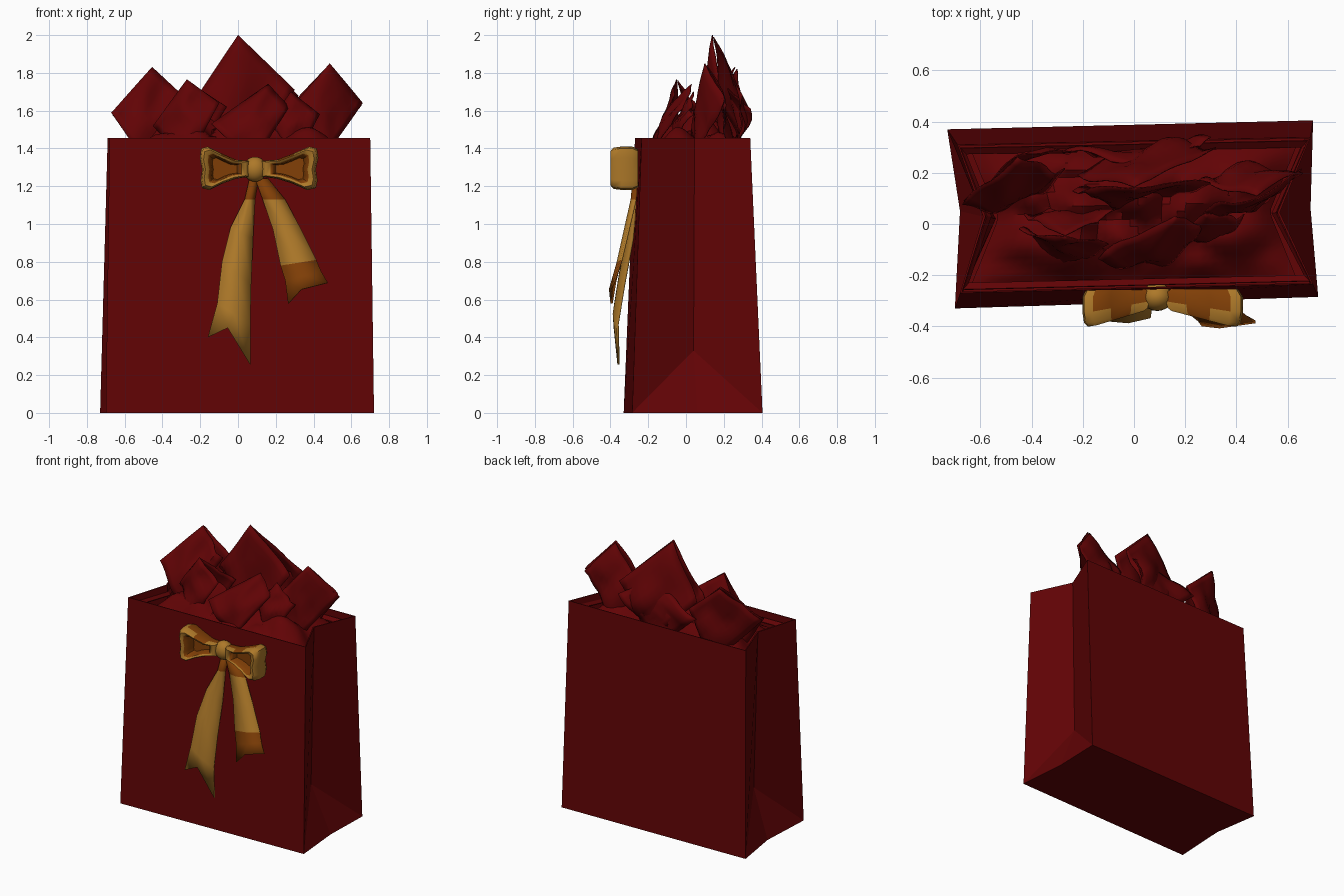
import bpy, bmesh, math
from mathutils import Vector, noise

cube = bpy.data.objects.get("Cube")
if cube:
    bpy.data.objects.remove(cube, do_unlink=True)


def material(name, rgb):
    m = bpy.data.materials.new(name)
    m.use_nodes = True
    m.diffuse_color = (*rgb, 1)
    m.node_tree.nodes["Principled BSDF"].inputs["Base Color"].default_value = (*rgb, 1)
    return m


RED = material("deep red paper", (0.12, 0.001, 0.0015))
GOLD = material("gold ribbon", (0.42, 0.19, 0.022))
AMBER = material("dark amber ribbon", (0.22, 0.05, 0.002))


def build(name, verts, faces, mats, thick=0, angle=0, rule=None, offset=-1):
    """Make an object; rule(face) picks the material slot; angle 0 keeps it flat."""
    bm = bmesh.new()
    vs = [bm.verts.new(v) for v in verts]
    for f in faces:
        bm.faces.new([vs[i] for i in f])
    bmesh.ops.recalc_face_normals(bm, faces=bm.faces)
    if rule:
        bm.faces.index_update()
        for f in bm.faces:
            f.material_index = int(rule(f))
    me = bpy.data.meshes.new(name)
    bm.to_mesh(me)
    bm.free()
    for m in mats:
        me.materials.append(m)
    ob = bpy.data.objects.new(name, me)
    bpy.context.collection.objects.link(ob)
    if thick:
        s = ob.modifiers.new("thickness", "SOLIDIFY")
        s.thickness, s.offset = thick, offset
    if angle:
        bpy.ops.object.select_all(action="DESELECT")
        ob.select_set(True)
        bpy.context.view_layer.objects.active = ob
        bpy.ops.object.shade_smooth_by_angle(angle=math.radians(angle))


def grid_faces(rows, cols):
    return [(r * cols + c, r * cols + c + 1, (r + 1) * cols + c + 1, (r + 1) * cols + c)
            for r in range(rows - 1) for c in range(cols - 1)]


# Bag: tapered, slightly turned, with deep folded gussets at both ends
RIM = 1.455
low = [(-0.70, -0.33, 0), (0.72, -0.285, 0), (0.69, 0.06, 0),
       (0.70, 0.405, 0), (-0.73, 0.37, 0), (-0.68, 0.05, 0)]
top = [(-0.68, -0.27, RIM), (0.70, -0.235, RIM), (0.57, 0.045, RIM),
       (0.69, 0.34, RIM), (-0.69, 0.31, RIM), (-0.59, 0.03, RIM)]
folds = [(0.55, 0.04, 0.33), (-0.55, 0.02, 0.33)]
build("paper_bag", low + top + folds,
      [(5, 4, 3, 2, 1, 0), (0, 1, 7, 6), (3, 4, 10, 9),
       (1, 2, 12), (2, 3, 12), (1, 12, 8, 7), (12, 3, 9, 8),
       (4, 5, 13), (5, 0, 13), (4, 13, 11, 10), (13, 0, 6, 11)],
      [RED], thick=0.01)

# Folded-in cuff around the mouth
cuff_in = [(x * 0.955, 0.03 + (y - 0.03) * 0.87, RIM - 0.07) for x, y, z in top]
cuff_out = [(x * 0.985, 0.03 + (y - 0.03) * 0.96, RIM - 0.05) for x, y, z in top]
build("inner_cuff", cuff_out + cuff_in,
      [(i, (i + 1) % 6, 6 + (i + 1) % 6, 6 + i) for i in range(6)], [RED], thick=0.008)

# Crumpled tissue filling the mouth
rows, cols = 20, 36
bed = []
for r in range(rows):
    y = -0.235 + 0.535 * r / (rows - 1)
    reach = 0.64 - 0.11 * (1 - abs(y - 0.035) / 0.27)
    for c in range(cols):
        u = -1 + 2 * c / (cols - 1)
        bump = abs(noise.noise(Vector((u * 2.6, y * 6, 1.7))))
        mound = max(0, 1 - u ** 4) * max(0, 1 - ((y - 0.05) / 0.28) ** 2)
        bed.append((reach * u, y + 0.012 * u, 1.35 + (0.13 + 0.22 * bump) * mound))
build("tissue_bed", bed, grid_faces(rows, cols), [RED], angle=35)


def tissue(name, base, left, peak, right, belly, seed):
    """A square sheet standing on one corner, bellied and softly creased."""
    n = 11
    b, l, p, r = (Vector(v) for v in (base, left, peak, right))
    verts = []
    for i in range(n):
        for j in range(n):
            s, t = i / (n - 1), j / (n - 1)
            v = b * (1 - s) * (1 - t) + l * (1 - s) * t + r * s * (1 - t) + p * s * t
            inner = 16 * s * (1 - s) * t * (1 - t)
            crease = abs(noise.noise(Vector((s * 1.8 + seed, t * 1.8, seed * 2.3)))) - 0.15
            v.y += belly * inner ** 0.5 * (1 - 0.6 * abs(s - t)) + 0.09 * crease * (1 - s * t)
            if v.z < RIM + 0.03:
                v.y = max(-0.22, min(0.285, v.y))
            verts.append(v)
    build(name, verts, grid_faces(n, n), [RED], thick=0.005, angle=50, offset=0)


tissue("tissue_center_front", (0.02, 0.02, 1.28), (-0.24, 0.13, 1.64), (0, 0.14, 2.0), (0.3, 0.17, 1.71), -0.04, 1)
tissue("tissue_center_back", (0.08, 0.27, 1.30), (-0.22, 0.18, 1.63), (0, 0.145, 1.99), (0.32, 0.30, 1.68), 0.05, 2)
tissue("tissue_right_front", (0.42, 0.02, 1.30), (0.27, 0.05, 1.60), (0.485, 0.10, 1.85), (0.66, 0.21, 1.64), -0.03, 3)
tissue("tissue_right_back", (0.40, 0.20, 1.30), (0.25, 0.16, 1.60), (0.48, 0.11, 1.84), (0.655, 0.215, 1.63), 0.03, 4)
tissue("tissue_left_front", (-0.46, 0.04, 1.28), (-0.67, 0.06, 1.59), (-0.455, 0.26, 1.83), (-0.27, 0.18, 1.66), -0.02, 5)
tissue("tissue_left_back", (-0.40, 0.27, 1.28), (-0.665, 0.07, 1.58), (-0.455, 0.27, 1.82), (-0.22, 0.29, 1.62), 0.02, 6)
tissue("tissue_small_left", (-0.27, -0.17, 1.32), (-0.45, -0.04, 1.52), (-0.27, -0.05, 1.765), (-0.10, -0.08, 1.64), -0.03, 7)
tissue("tissue_small_left_back", (-0.25, 0.08, 1.32), (-0.43, 0.03, 1.52), (-0.27, -0.045, 1.76), (-0.06, 0.05, 1.62), 0.02, 11)
tissue("tissue_small_center", (0.08, -0.20, 1.32), (-0.14, -0.14, 1.53), (0.16, 0.03, 1.74), (0.27, -0.02, 1.62), -0.04, 8)
tissue("tissue_small_right", (0.30, -0.14, 1.32), (0.17, -0.03, 1.54), (0.28, 0.04, 1.70), (0.43, 0.02, 1.58), -0.03, 9)
tissue("tissue_rear", (0.02, 0.27, 1.30), (-0.28, 0.27, 1.56), (0.10, 0.22, 1.72), (0.30, 0.34, 1.61), 0.02, 10)

# Bow: two puffed loops with dark hollow openings, mirrored about the knot
KNOT_X, KNOT_Z = 0.09, 1.29
outline = [(0.03, 0.045), (0.10, 0.05), (0.18, 0.085), (0.25, 0.12), (0.285, 0.11), (0.292, 0.06),
           (0.28, 0), (0.288, -0.06), (0.28, -0.10), (0.24, -0.11), (0.17, -0.075), (0.10, -0.05), (0.03, -0.04)]
# scale about the loop middle, and how far forward each ring sits
rings = [(0.88, 0.0), (1.0, 0.2), (1.0, 0.6), (0.95, 0.9), (0.85, 1.0), (0.68, 0.95), (0.56, 0.72), (0.5, 0.4)]


def loop(name, side, stretch):
    verts, n = [], len(outline)
    for k, fwd in rings:
        for px, pz in outline:
            x, z = 0.16 + (px - 0.16) * k, pz * k
            depth = 0.07 + 0.075 * min(1, x / 0.25)
            verts.append((KNOT_X + side * x * stretch, -0.255 - depth * fwd, KNOT_Z + z))
    count = len(rings)
    faces = [(r * n + i, r * n + (i + 1) % n, (r + 1) * n + (i + 1) % n, (r + 1) * n + i)
             for r in range(count - 1) for i in range(n)]
    faces += [tuple(range(n)), tuple(range((count - 1) * n, count * n))]

    def is_dark(f):
        ring, i = divmod(f.index, n)
        hollow = ring in (5, 6) or f.index == len(faces) - 1
        upper_back = ring < 2 and i < 3
        upper_front = ring in (2, 3) and i == 1
        return hollow or upper_back or upper_front

    build(name, verts, faces, [GOLD, AMBER], angle=50, rule=is_dark)


loop("bow_loop_right", -1, 1.0)
loop("bow_loop_left", 1, 1.15)

# Knot
bm = bmesh.new()
bmesh.ops.create_uvsphere(bm, u_segments=20, v_segments=12, radius=1)
for v in bm.verts:
    v.co = (KNOT_X + v.co.x * 0.062, -0.285 + v.co.y * 0.055, KNOT_Z + v.co.z * 0.066)
me = bpy.data.meshes.new("bow_knot")
bm.to_mesh(me)
bm.free()
me.materials.append(GOLD)
me.shade_smooth()
bpy.context.collection.objects.link(bpy.data.objects.new("bow_knot", me))


# Ribbon tails with notched ends
def tail(name, left, right, depths, notch, dark):
    verts = []
    for i, (a, b, y) in enumerate(zip(left, right, depths)):
        mid = ((a[0] + b[0]) / 2, (a[1] + b[1]) / 2)
        if i == len(left) - 1:
            mid = notch
        verts += [(a[0], y, a[1]), (mid[0], y - 0.008, mid[1]), (b[0], y + 0.012, b[1])]
    build(name, verts, grid_faces(len(left), 3), [GOLD, AMBER], thick=0.012, angle=40,
          rule=lambda f: dark(f.calc_center_median().z))


tail("ribbon_tail_right",
     [(0.06, 1.24), (0.035, 1.13), (-0.04, 0.98), (-0.085, 0.80), (-0.11, 0.58), (-0.16, 0.40)],
     [(0.11, 1.24), (0.09, 1.13), (0.08, 0.92), (0.07, 0.68), (0.065, 0.47), (0.065, 0.255)],
     [-0.275, -0.28, -0.30, -0.345, -0.38, -0.375], (-0.055, 0.45), lambda z: z > 1.15)
tail("ribbon_tail_left",
     [(0.09, 1.24), (0.13, 1.13), (0.185, 0.97), (0.225, 0.78), (0.25, 0.70), (0.265, 0.58)],
     [(0.16, 1.24), (0.25, 1.13), (0.33, 0.98), (0.415, 0.81), (0.44, 0.75), (0.475, 0.69)],
     [-0.275, -0.285, -0.32, -0.36, -0.38, -0.40], (0.335, 0.655), lambda z: z > 1.15 or z < 0.77)
